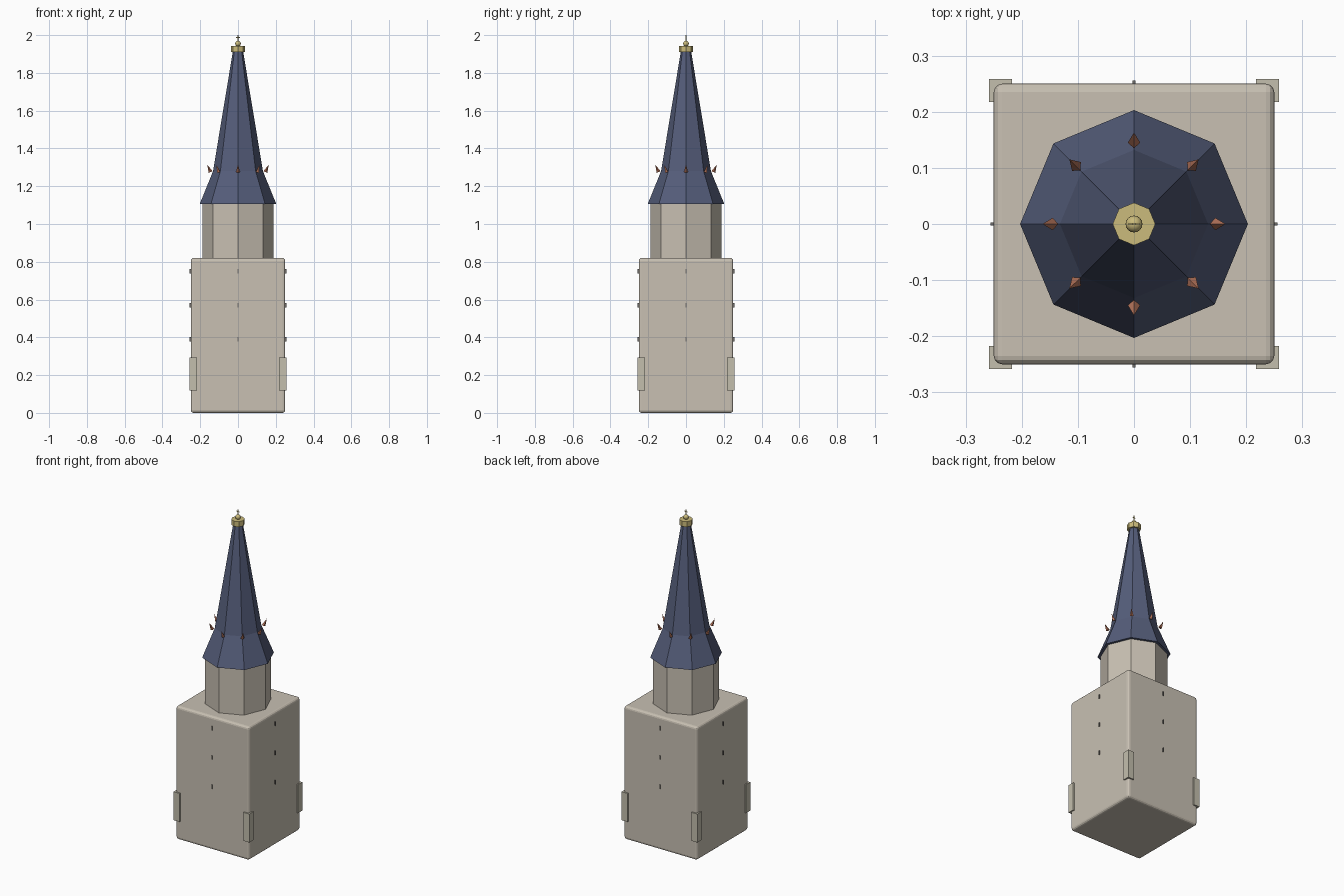
import bpy, math
from mathutils import Vector

if "Cube" in bpy.data.objects:
    bpy.data.objects.remove(bpy.data.objects["Cube"])


def mat(name, rgb):
    m = bpy.data.materials.new(name)
    m.diffuse_color = (*rgb, 1)
    m.use_nodes = True
    m.node_tree.nodes["Principled BSDF"].inputs["Base Color"].default_value = m.diffuse_color
    return m


STONE = mat("stone", (0.58, 0.53, 0.45))
TRIM = mat("trim_stone", (0.55, 0.52, 0.42))
SLATE = mat("blue_slate", (0.09, 0.11, 0.195))
GOLD = mat("gold", (0.60, 0.50, 0.20))
COPPER = mat("copper", (0.45, 0.17, 0.10))
DARK = mat("dark_grey", (0.16, 0.15, 0.14))


def finish(name, material):
    ob = bpy.context.object
    ob.name = name
    ob.data.materials.append(material)
    return ob


def box(name, size, loc, material, bevel=0.0, segments=2):
    bpy.ops.mesh.primitive_cube_add(size=1, location=loc)
    ob = finish(name, material)
    ob.scale = size
    bpy.ops.object.transform_apply(location=False, rotation=False, scale=True)
    if bevel:
        mod = ob.modifiers.new("bevel", "BEVEL")
        mod.width, mod.segments = bevel, segments
    return ob


def lathe(name, profile, material, sides=8):
    """Closed prism through (radius, z) rings, corners on the axes."""
    verts, faces = [], []
    for r, z in profile:
        for i in range(sides):
            a = math.tau * i / sides
            verts.append((r * math.cos(a), r * math.sin(a), z))
    for k in range(len(profile) - 1):
        for i in range(sides):
            j = (i + 1) % sides
            faces.append((k * sides + i, k * sides + j,
                          (k + 1) * sides + j, (k + 1) * sides + i))
    faces.append(tuple(reversed(range(sides))))
    faces.append(tuple(range(len(verts) - sides, len(verts))))
    me = bpy.data.meshes.new(name)
    me.from_pydata(verts, [], faces)
    me.materials.append(material)
    ob = bpy.data.objects.new(name, me)
    bpy.context.collection.objects.link(ob)
    return ob


# Square tower base with softened edges
box("tower_body", (0.5, 0.5, 0.82), (0, 0, 0.41), STONE, 0.015, 3)

# Corner buttresses
for sx in (-1, 1):
    for sy in (-1, 1):
        box("buttress", (0.041, 0.041, 0.175), (sx * 0.2375, sy * 0.2375, 0.205), TRIM)

# Narrow slits, three up each wall
for i in range(4):
    a = i * math.pi / 2
    for z in (0.39, 0.57, 0.75):
        slit = box("window_slit", (0.012, 0.005, 0.024),
                   (0.25 * math.cos(a), 0.25 * math.sin(a), z), DARK)
        slit.rotation_euler.z = a

# Octagonal drum and two-pitch spire
lathe("drum", [(0.187, 0.81), (0.187, 1.11)], STONE)
lathe("spire_roof", [(0.203, 1.105), (0.132, 1.28), (0.027, 1.915)], SLATE)

# Outward-leaning spikes on the spire ridges
for i in range(8):
    a = i * math.pi / 4
    axis = Vector((0.018 * math.cos(a), 0.018 * math.sin(a), 0.04))
    base = Vector((0.145 * math.cos(a), 0.145 * math.sin(a), 1.275))
    bpy.ops.mesh.primitive_cone_add(vertices=4, radius1=0.011, radius2=0,
                                    depth=axis.length, location=base + axis / 2,
                                    rotation=(0, math.atan2(0.018, 0.04), a))
    finish("ridge_spike", COPPER)

# Gilded collar, ball, rod and crossbar
lathe("collar", [(0.038, 1.91), (0.038, 1.943)], GOLD)
bpy.ops.mesh.primitive_uv_sphere_add(segments=16, ring_count=10, radius=0.015,
                                     location=(0, 0, 1.955))
finish("finial_ball", GOLD)
bpy.ops.object.shade_smooth()
lathe("finial_rod", [(0.0025, 1.94), (0.0025, 2.0)], GOLD, 6)
box("finial_crossbar", (0.02, 0.003, 0.004), (0, 0, 1.988), GOLD)
